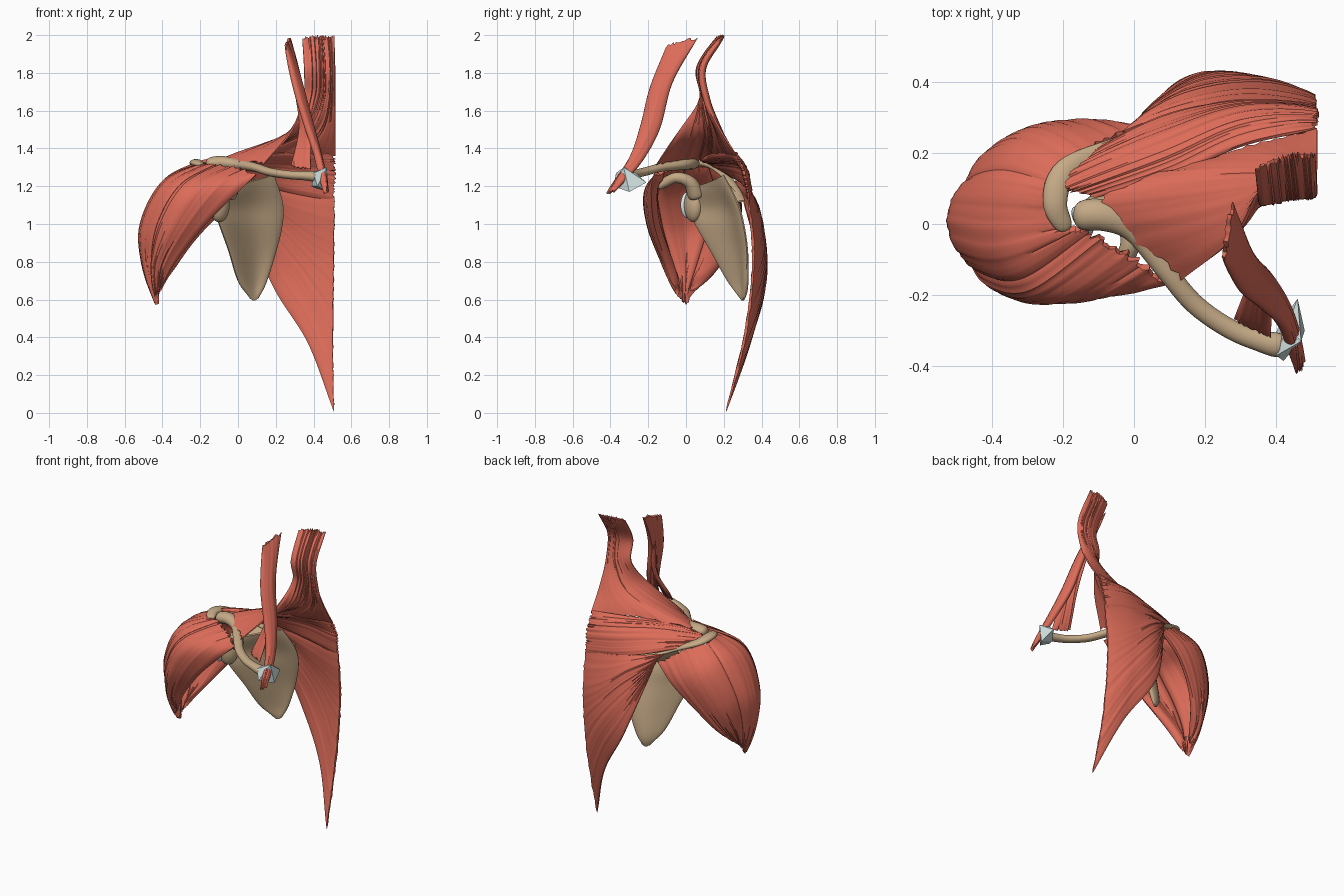
import bpy, bmesh, math, random
from mathutils import Vector

if "Cube" in bpy.data.objects:
    bpy.data.objects.remove(bpy.data.objects["Cube"])

random.seed(4)

def material(name, rgb):
    m = bpy.data.materials.new(name)
    m.diffuse_color = (*rgb, 1)
    m.use_nodes = True
    m.node_tree.nodes["Principled BSDF"].inputs["Base Color"].default_value = m.diffuse_color
    return m

MUSCLE = material("muscle", (0.72, 0.15, 0.10))
BONE = material("bone", (0.56, 0.40, 0.24))
CARTILAGE = material("cartilage", (0.68, 0.80, 0.80))

def spline(pts, t):
    """Point on a Catmull-Rom curve through pts, t in 0..1."""
    n = len(pts) - 1
    i = min(int(t * n), n - 1)
    f = t * n - i
    b, c = pts[i], pts[i + 1]
    a = pts[i - 1] if i > 0 else b * 2 - c
    d = pts[i + 2] if i + 2 <= n else c * 2 - b
    return (b * 2 + (c - a) * f + (a * 2 - b * 5 + c * 4 - d) * f ** 2
            + (b * 3 - a - c * 3 + d) * f ** 3) * 0.5

def finish(name, bm, mat, angle=50):
    bmesh.ops.recalc_face_normals(bm, faces=bm.faces)
    me = bpy.data.meshes.new(name)
    bm.to_mesh(me)
    bm.free()
    ob = bpy.data.objects.new(name, me)
    bpy.context.collection.objects.link(ob)
    me.materials.append(mat)
    if angle:
        bpy.ops.object.select_all(action='DESELECT')
        ob.select_set(True)
        bpy.context.view_layer.objects.active = ob
        bpy.ops.object.shade_smooth_by_angle(angle=math.radians(angle))
    return ob

def sheet(name, rails, thick, mat=MUSCLE, span=(0, 1), inner=None, nu=40, nv=36,
          fibre=0.003, fray=0.025):
    """Thick lens-edged sheet lofted across rails; fibres run along the rails."""
    rails = [[Vector(p) for p in r] for r in rails]

    def at(u, v):
        return spline([spline(r, v) for r in rails], u)

    bm = bmesh.new()
    outer, under = [], []
    side = 0
    if inner:
        u, v, e = sum(span) / 2, 0.5, 0.01
        n = (at(u + e, v) - at(u - e, v)).cross(at(u, v + e) - at(u, v - e))
        side = 1 if n.dot(Vector(inner) - at(u, v)) < 0 else -1
    for i in range(nu + 1):
        s = i / nu
        u = span[0] + (span[1] - span[0]) * s
        lo, hi = random.random() * fray, 1 - random.random() * fray
        groove = random.uniform(-fibre, fibre)
        edge = math.sqrt(max(0.06, 1 - abs(2 * s - 1) ** 5))
        row_a, row_b = [], []
        for j in range(nv + 1):
            v = lo + (hi - lo) * j / nv
            u1, u2 = max(u - 0.01, 0), min(u + 0.01, 1)
            v1, v2 = max(v - 0.01, 0), min(v + 0.01, 1)
            n = (at(u2, v) - at(u1, v)).cross(at(u, v2) - at(u, v1)).normalized()
            h = thick * edge * math.sqrt(max(0.12, 1 - abs(2 * j / nv - 1) ** 6))
            p = at(u, v)
            up, down = (0.3, 0.7) if side > 0 else (0.7, 0.3) if side < 0 else (0.5, 0.5)
            row_a.append(bm.verts.new(p + n * (h * up + groove * edge)))
            row_b.append(bm.verts.new(p - n * (h * down + groove * edge * 0.5)))
        outer.append(row_a)
        under.append(row_b)
    for i in range(nu):
        for j in range(nv):
            for g in (outer, under):
                bm.faces.new((g[i][j], g[i + 1][j], g[i + 1][j + 1], g[i][j + 1]))
        for j in (0, nv):
            bm.faces.new((outer[i][j], outer[i + 1][j], under[i + 1][j], under[i][j]))
    for j in range(nv):
        for i in (0, nu):
            bm.faces.new((outer[i][j], outer[i][j + 1], under[i][j + 1], under[i][j]))
    return finish(name, bm, mat)

def tube(name, pts, mat=BONE, flat=1.0, n=48, sides=20):
    """Round-ended tube through (x, y, z, radius) points, flattened vertically."""
    pts = [Vector(p) for p in pts]
    bm = bmesh.new()
    rings = []
    for i in range(n + 1):
        t = (1 - math.cos(math.pi * i / n)) / 2
        p = spline(pts, t)
        d = (spline(pts, min(t + .01, 1)) - spline(pts, max(t - .01, 0))).to_3d().normalized()
        a = d.cross(Vector((0, 0, 1))).normalized()
        b = a.cross(d)
        r = p[3] * math.sqrt(max(0.02, 1 - abs(2 * t - 1) ** 20))
        rings.append([bm.verts.new(p.to_3d() + a * r * math.cos(k * math.tau / sides)
                                   + b * r * flat * math.sin(k * math.tau / sides))
                      for k in range(sides)])
    for q, w in zip(rings, rings[1:]):
        for k in range(sides):
            m = (k + 1) % sides
            bm.faces.new((q[k], q[m], w[m], w[k]))
    bm.faces.new(rings[0])
    bm.faces.new(rings[-1])
    return finish(name, bm, mat)

def ellipsoid(name, loc, scale, turn, mat):
    bm = bmesh.new()
    bmesh.ops.create_uvsphere(bm, u_segments=28, v_segments=16, radius=1)
    ob = finish(name, bm, mat)
    ob.location, ob.scale, ob.rotation_euler = loc, scale, (0, 0, turn)

# Trapezius: upper, middle and lower parts
sheet("trapezius_upper", [
    [(.51, .2, 2), (.515, .09, 1.83), (.515, .11, 1.65), (.515, .18, 1.5), (.515, .27, 1.36)],
    [(.46, .2, 2), (.475, .09, 1.83), (.47, .11, 1.66), (.4, .16, 1.5), (.2, .18, 1.37)],
    [(.42, .19, 2), (.43, .085, 1.83), (.42, .1, 1.66), (.3, .1, 1.48), (-.1, .06, 1.335)],
    [(.34, .16, 1.99), (.35, .06, 1.82), (.345, .08, 1.67), (.28, -.04, 1.49), (.13, -.16, 1.31)],
], 0.035, nu=48)
sheet("trapezius_middle", [
    [(.515, .27, 1.38), (.3, .22, 1.38), (.1, .13, 1.365), (-.12, .07, 1.335)],
    [(.52, .31, 1.26), (.3, .3, 1.3), (.08, .22, 1.32), (-.21, .11, 1.325)],
    [(.515, .335, 1.12), (.3, .34, 1.16), (.1, .31, 1.21), (-.1, .22, 1.27)],
], 0.035)
sheet("trapezius_lower", [
    [(.515, .33, 1.14), (.3, .345, 1.17), (.12, .31, 1.2), (-.03, .26, 1.23)],
    [(.51, .355, .8), (.35, .39, .92), (.17, .37, 1.08), (0, .28, 1.2)],
    [(.505, .31, .4), (.36, .39, .66), (.2, .405, .88), (.02, .3, 1.16)],
    [(.51, .21, 0), (.37, .335, .37), (.17, .41, .7), (.03, .31, 1.12)],
], 0.035, nu=48, fray=0.01)

# Deltoid: one fan of rails cut into three heads
deltoid = [
    [(.1, -.17, 1.265), (0, -.18, 1.17), (-.17, -.165, 1.0), (-.33, -.1, .8), (-.41, -.05, .66)],
    [(0, -.09, 1.3), (-.2, -.2, 1.18), (-.33, -.19, 1.0), (-.42, -.115, .8), (-.43, -.045, .63)],
    [(-.12, -.02, 1.315), (-.31, -.15, 1.2), (-.425, -.135, 1.0), (-.455, -.08, .8), (-.435, -.03, .6)],
    [(-.2, 0, 1.315), (-.39, -.02, 1.21), (-.5, 0, 1.0), (-.495, 0, .8), (-.43, 0, .57)],
    [(-.24, .12, 1.31), (-.37, .15, 1.2), (-.46, .125, 1.0), (-.465, .07, .8), (-.425, .01, .6)],
    [(-.14, .2, 1.27), (-.27, .255, 1.14), (-.37, .21, .95), (-.415, .12, .77), (-.42, .025, .63)],
    [(.02, .275, 1.17), (-.1, .285, 1.05), (-.23, .24, .91), (-.34, .16, .76), (-.41, .03, .65)],
]
for i, part in enumerate(("anterior", "middle", "posterior")):
    sheet("deltoid_" + part, deltoid, 0.06, span=(i / 3, (i + 1) / 3),
          inner=(-.12, .05, .95), nu=28)

# Neck muscle with its two lower heads
sheet("neck_muscle_sternal_head", [
    [(.25, -.1, 1.95), (.3, -.19, 1.72), (.36, -.24, 1.52), (.42, -.3, 1.35), (.455, -.42, 1.16)],
    [(.26, -.01, 1.98), (.325, -.13, 1.73), (.385, -.19, 1.51), (.43, -.27, 1.34), (.47, -.41, 1.16)],
    [(.275, .07, 2), (.32, -.07, 1.75), (.375, -.14, 1.5), (.435, -.24, 1.32), (.48, -.38, 1.17)],
], 0.04, nu=20)
sheet("neck_muscle_clavicular_head", [
    [(.30, -.08, 1.74), (.325, -.14, 1.52), (.28, -.27, 1.3)],
    [(.33, -.16, 1.72), (.38, -.22, 1.5), (.385, -.32, 1.285)],
], 0.025, nu=20)

# Shoulder blade
sheet("scapula_blade", [
    [(-.04, .06, 1.2), (-.13, .02, 1.1), (-.1, .05, 1.0), (-.05, .13, .86), (0, .22, .7), (.06, .29, .61)],
    [(.08, .14, 1.23), (.06, .2, 1.1), (.07, .23, .98), (.08, .27, .84), (.08, .3, .68), (.085, .3, .595)],
    [(.19, .2, 1.26), (.235, .27, 1.12), (.235, .305, 1.0), (.2, .325, .85), (.15, .32, .69), (.11, .31, .61)],
], 0.032, BONE, fibre=0, fray=0)
sheet("scapula_spine", [
    [(.21, .28, 1.12), (.08, .2, 1.13), (-.05, .11, 1.14)],
    [(.21, .31, 1.12), (.08, .27, 1.18), (-.08, .21, 1.25)],
], 0.025, BONE, nu=12, fibre=0, fray=0)
tube("scapula_acromion", [
    (.21, .305, 1.12, .012), (.08, .27, 1.18, .018), (-.06, .215, 1.25, .025),
    (-.19, .15, 1.305, .035), (-.222, .06, 1.325, .034), (-.19, -.02, 1.31, .025)], flat=0.55)
tube("scapula_coracoid", [
    (-.06, .06, 1.14, .05), (-.02, .02, 1.22, .035), (-.01, -.05, 1.245, .028),
    (-.03, -.11, 1.22, .026), (-.04, -.15, 1.195, .02)])
ellipsoid("scapula_neck", (-.1, .04, 1.1), (.06, .045, .09), 0.6, BONE)
ellipsoid("socket_cartilage", (-.145, .01, 1.1), (.022, .045, .07), 0.6, CARTILAGE)

# Collar bone
tube("clavicle", [
    (-.17, .02, 1.315, .045), (-.09, .025, 1.325, .044), (.0, -.015, 1.315, .036), (.09, -.13, 1.3, .029),
    (.17, -.225, 1.275, .028), (.27, -.295, 1.26, .028), (.36, -.33, 1.255, .031),
    (.425, -.345, 1.25, .04)], flat=0.8)

# Faceted joint disc at the breastbone end
bm = bmesh.new()
for p in [(.40, -.37, 1.27), (.39, -.33, 1.2), (.42, -.385, 1.2), (.46, -.21, 1.22),
          (.48, -.30, 1.17), (.47, -.33, 1.3), (.43, -.29, 1.29), (.41, -.28, 1.19)]:
    bm.verts.new(p)
bmesh.ops.convex_hull(bm, input=bm.verts[:])
finish("sternal_joint_disc", bm, CARTILAGE, angle=0)
